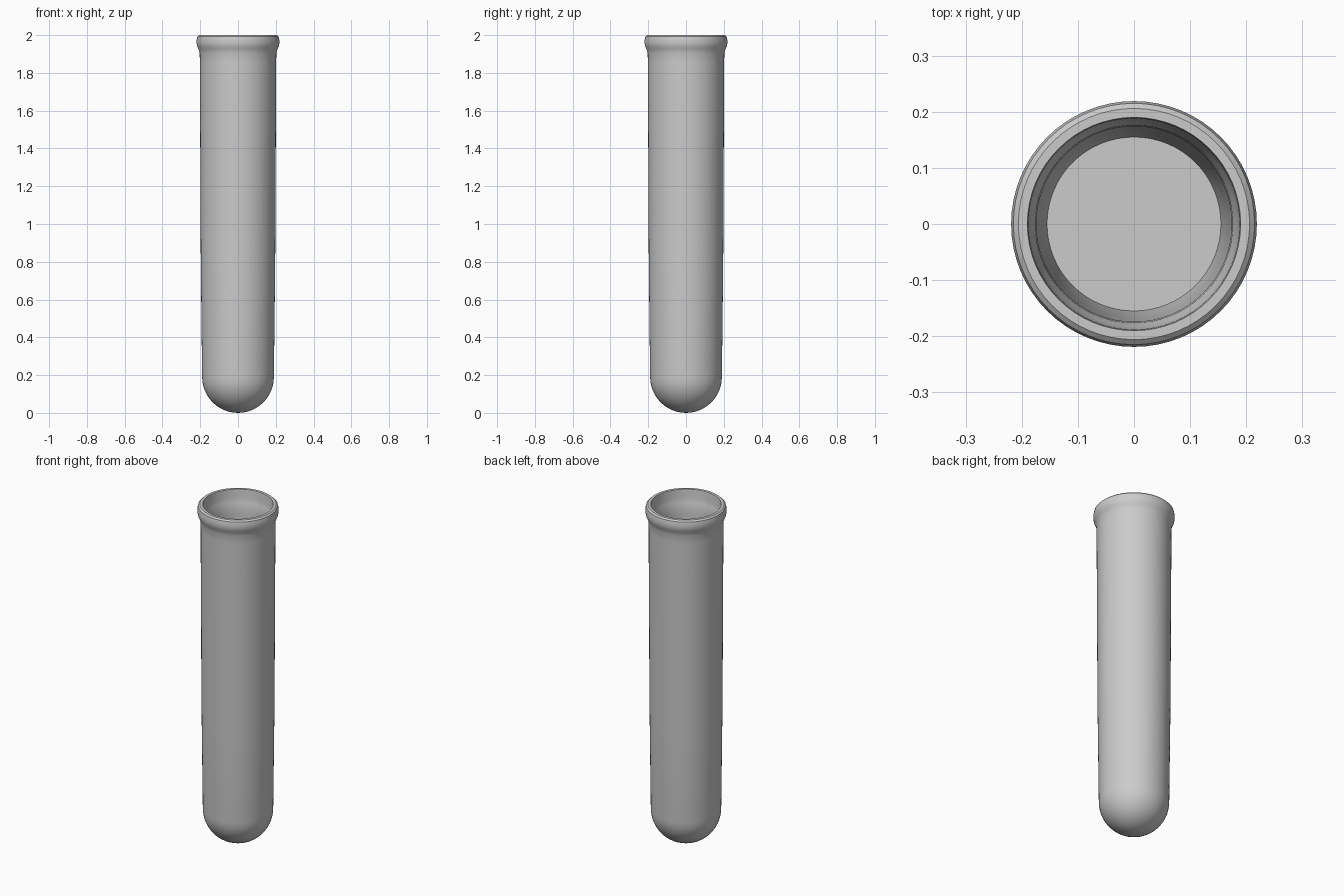
import bpy, bmesh, math

if "Cube" in bpy.data.objects:
    bpy.data.objects.remove(bpy.data.objects["Cube"])

SEGMENTS = 64


def lathe(name, profile):
    """Spin an (r, z) profile about the z axis, starting and/or ending on a pole or disc."""
    bm = bmesh.new()
    rings = []
    for r, z in profile:
        if r < 1e-6:
            rings.append([bm.verts.new((0, 0, z))])
        else:
            rings.append([bm.verts.new((r * math.cos(2 * math.pi * i / SEGMENTS),
                                        r * math.sin(2 * math.pi * i / SEGMENTS), z))
                          for i in range(SEGMENTS)])
    for a, b in zip(rings, rings[1:]):
        for i in range(SEGMENTS):
            j = (i + 1) % SEGMENTS
            if len(a) == 1:
                bm.faces.new((a[0], b[j], b[i]))
            else:
                bm.faces.new((a[i], a[j], b[j], b[i]))
    bm.faces.new(rings[-1])  # flat inner floor
    bmesh.ops.recalc_face_normals(bm, faces=bm.faces)
    mesh = bpy.data.meshes.new(name)
    bm.to_mesh(mesh)
    bm.free()
    obj = bpy.data.objects.new(name, mesh)
    bpy.context.collection.objects.link(obj)
    bpy.context.view_layer.objects.active = obj
    obj.select_set(True)
    bpy.ops.object.shade_smooth_by_angle(angle=math.radians(35))
    return obj


# Rounded bottom
R = 0.19
profile = [(R * math.sin(t), R - R * math.cos(t))
           for t in (math.pi / 2 * i / 12 for i in range(13))]

# Slightly tapered outer wall and rolled rim
profile += [(0.197, 0.8), (0.202, 1.86), (0.203, 1.905), (0.209, 1.925),
            (0.216, 1.94), (0.219, 1.955), (0.219, 1.975), (0.215, 1.992), (0.206, 2.0)]

# Lip, throat, inner wall and floor
profile += [(0.19, 2.0), (0.188, 1.985), (0.187, 1.95), (0.182, 1.925),
            (0.176, 1.905), (0.174, 1.86), (0.169, 0.8), (0.162, 0.20),
            (0.155, 0.14)]

lathe("test_tube", profile)
